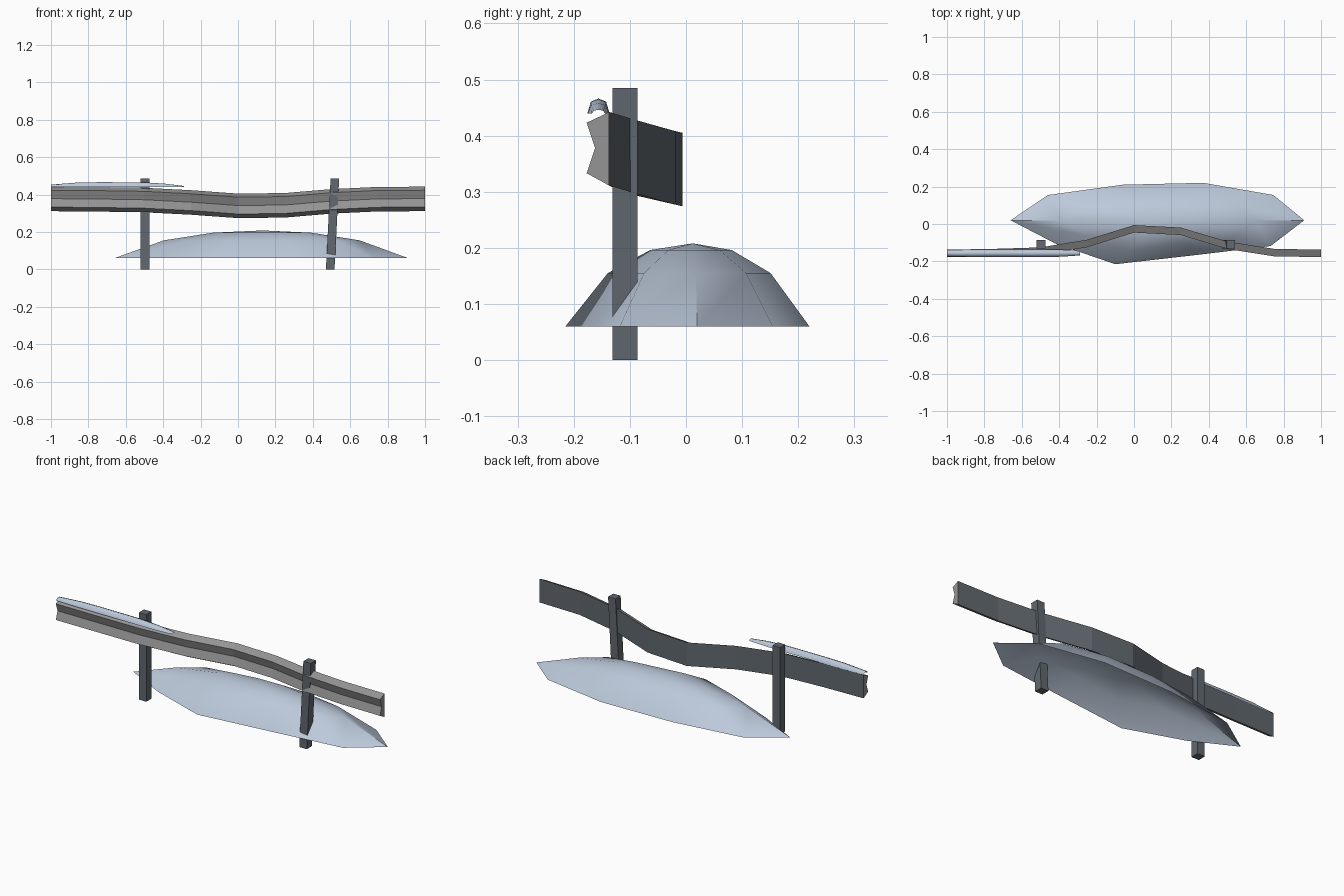
import bpy, bmesh
from math import radians

if "Cube" in bpy.data.objects:
    bpy.data.objects.remove(bpy.data.objects["Cube"])


def material(name, rgb):
    m = bpy.data.materials.new(name)
    m.diffuse_color = (*rgb, 1)
    m.use_nodes = True
    m.node_tree.nodes["Principled BSDF"].inputs["Base Color"].default_value = m.diffuse_color
    return m


steel = material("steel", (0.30, 0.30, 0.30))
dark_steel = material("dark_steel", (0.12, 0.14, 0.16))
snow = material("snow", (0.50, 0.58, 0.70))


def make(name, bm, mats, smooth=None):
    me = bpy.data.meshes.new(name)
    bm.to_mesh(me)
    bm.free()
    ob = bpy.data.objects.new(name, me)
    bpy.context.collection.objects.link(ob)
    for m in mats:
        me.materials.append(m)
    if smooth:
        bpy.ops.object.select_all(action='DESELECT')
        ob.select_set(True)
        bpy.context.view_layer.objects.active = ob
        bpy.ops.object.shade_smooth_by_angle(angle=radians(smooth))
    return ob


def bridge(bm, a, b, closed):
    n = len(a)
    return [bm.faces.new((a[i], a[(i + 1) % n], b[(i + 1) % n], b[i]))
            for i in range(n if closed else n - 1)]


# dented rail: W-shaped section swept along x, offset in y and z at the dent
section = [(-0.137, 0.442), (-0.177, 0.423), (-0.162, 0.378),
           (-0.177, 0.333), (-0.137, 0.311)]
dent = [(-1, 0, 0), (-0.75, 0.004, -0.002), (-0.5, 0.012, -0.006),
        (-0.25, 0.053, -0.019), (0, 0.131, -0.037), (0.25, 0.118, -0.034),
        (0.5, 0.043, -0.013), (0.75, 0.004, -0.001), (1, 0, 0)]
bm = bmesh.new()
rings = [[bm.verts.new((x, y + dy, z + dz)) for y, z in section]
         for x, dy, dz in dent]
for a, b in zip(rings, rings[1:]):
    bridge(bm, a, b, True)[4].material_index = 1
bm.faces.new(rings[0])
bm.faces.new(rings[-1])
bmesh.ops.recalc_face_normals(bm, faces=bm.faces)
make("guard_rail", bm, [steel, dark_steel])


# posts, the right one leaning
def post(name, x_bottom, x_top):
    bm = bmesh.new()
    bmesh.ops.create_cube(bm, size=1)
    for v in bm.verts:
        up = v.co.z > 0
        v.co = ((x_top if up else x_bottom) + v.co.x * 0.046,
                -0.1085 + v.co.y * 0.045, 0.485 if up else 0)
    make(name, bm, [dark_steel])


post("left_post", -0.497, -0.497)
post("right_post", 0.493, 0.518)

# ground snow mound: irregular ten-sided open dome
rim = [(0.91, 0.02), (0.745, 0.155), (0.37, 0.22), (-0.06, 0.21),
       (-0.46, 0.155), (-0.66, 0.02), (-0.42, -0.105), (-0.1, -0.215),
       (0.34, -0.165), (0.73, -0.118)]
cx, cy = 0.13, 0.012
bm = bmesh.new()
rings = [[bm.verts.new((cx + (x - cx) * s, cy + (y - cy) * s, z))
          for x, y in rim] for s, z in ((1, 0.06), (0.667, 0.155), (0.335, 0.196))]
for a, b in zip(rings, rings[1:]):
    bridge(bm, a, b, True)
top = bm.verts.new((cx, cy, 0.208))
for i in range(10):
    bm.faces.new((rings[-1][i], rings[-1][(i + 1) % 10], top))
make("snow_mound", bm, [snow], 40)

# snow strip on the rail: open arch tapering to the right
arch = [(-1, 0), (-0.68, 0.8), (0, 1), (0.68, 0.8), (1, 0)]
stations = [(-1, 0.017, 0.014), (-0.86, 0.02, 0.025), (-0.74, 0.02, 0.027),
            (-0.5, 0.02, 0.026), (-0.39, 0.019, 0.019), (-0.29, 0.012, 0.007)]
bm = bmesh.new()
rings = [[bm.verts.new((x, -0.156 + u * w, 0.439 + v * h)) for u, v in arch]
         for x, w, h in stations]
for a, b in zip(rings, rings[1:]):
    bridge(bm, b, a, False)
for f in bm.faces:
    f.normal_update()
    if f.normal.z < 0:
        f.normal_flip()
make("rail_snow", bm, [snow], 60)
